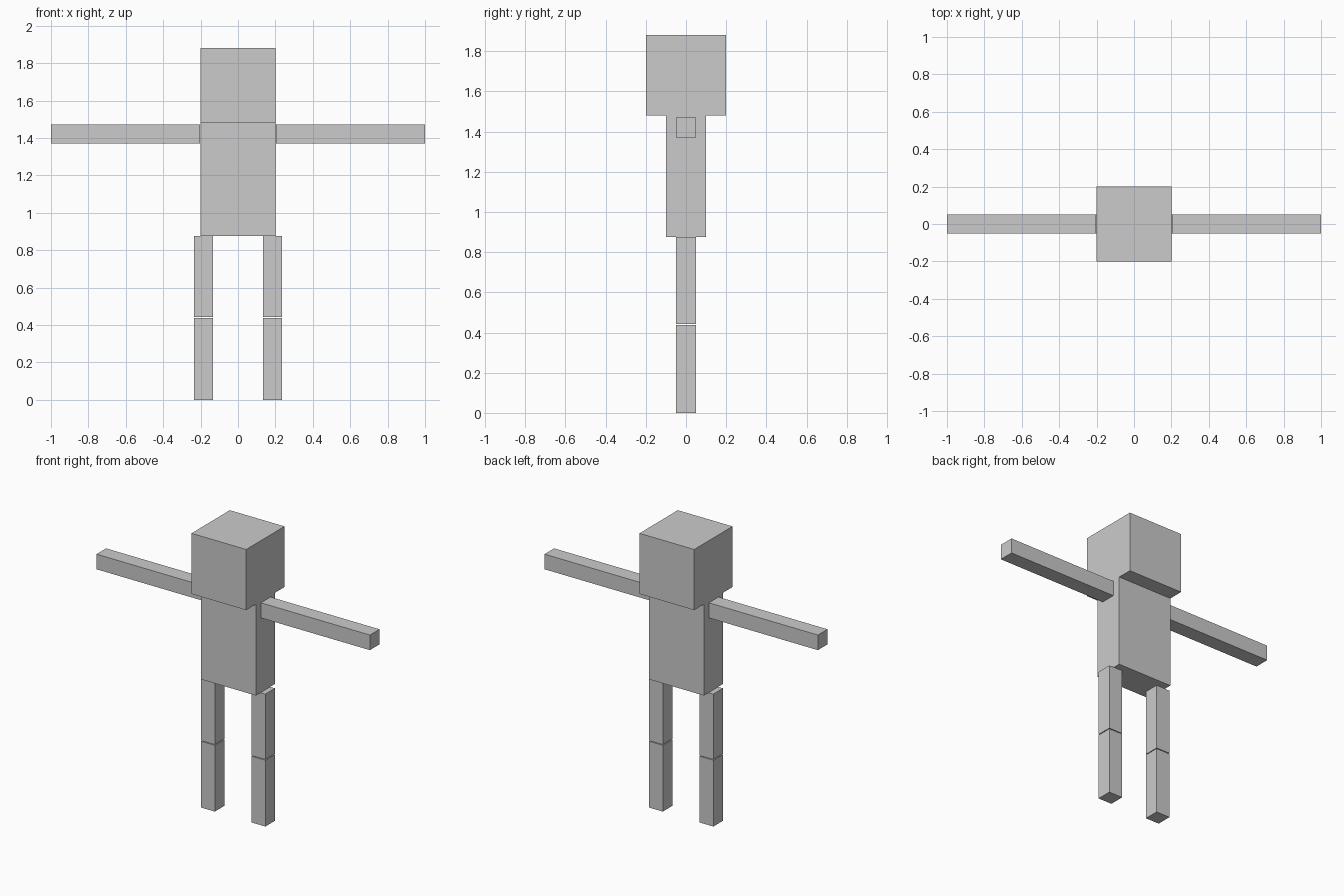
import bpy
import bmesh
from mathutils import Vector

if "Cube" in bpy.data.objects:
    bpy.data.objects.remove(bpy.data.objects["Cube"])

# One plain grey for the whole figure
grey = bpy.data.materials.new("plain_grey")
grey.diffuse_color = (0.6, 0.6, 0.6, 1.0)
grey.use_nodes = True
grey.node_tree.nodes["Principled BSDF"].inputs["Base Color"].default_value = grey.diffuse_color


def box(name, low, high):
    """Axis-aligned flat-shaded box between two corners."""
    low, high = Vector(low), Vector(high)
    bm = bmesh.new()
    bmesh.ops.create_cube(bm, size=1.0)
    bmesh.ops.scale(bm, vec=high - low, verts=bm.verts)
    mesh = bpy.data.meshes.new(name)
    bm.to_mesh(mesh)
    bm.free()
    mesh.materials.append(grey)
    obj = bpy.data.objects.new(name, mesh)
    obj.location = (low + high) / 2
    bpy.context.collection.objects.link(obj)


def box_pair(name, x0, x1, z0, z1, half_depth=0.05):
    """The same limb segment on both sides of the body."""
    box("right_" + name, (x0, -half_depth, z0), (x1, half_depth, z1))
    box("left_" + name, (-x1, -half_depth, z0), (-x0, half_depth, z1))


# Head and torso
box("head", (-0.2, -0.2, 1.479), (0.2, 0.2, 1.88))
box("torso", (-0.2, -0.1, 0.876), (0.2, 0.1, 1.479))

# Arms held straight out, in two segments
box_pair("upper_arm", 0.203, 0.598, 1.371, 1.471)
box_pair("forearm", 0.598, 1.0, 1.371, 1.471)

# Legs, with a thin gap at the knee
box_pair("thigh", 0.135, 0.235, 0.443, 0.876)
box_pair("shin", 0.135, 0.235, 0.0, 0.438)
